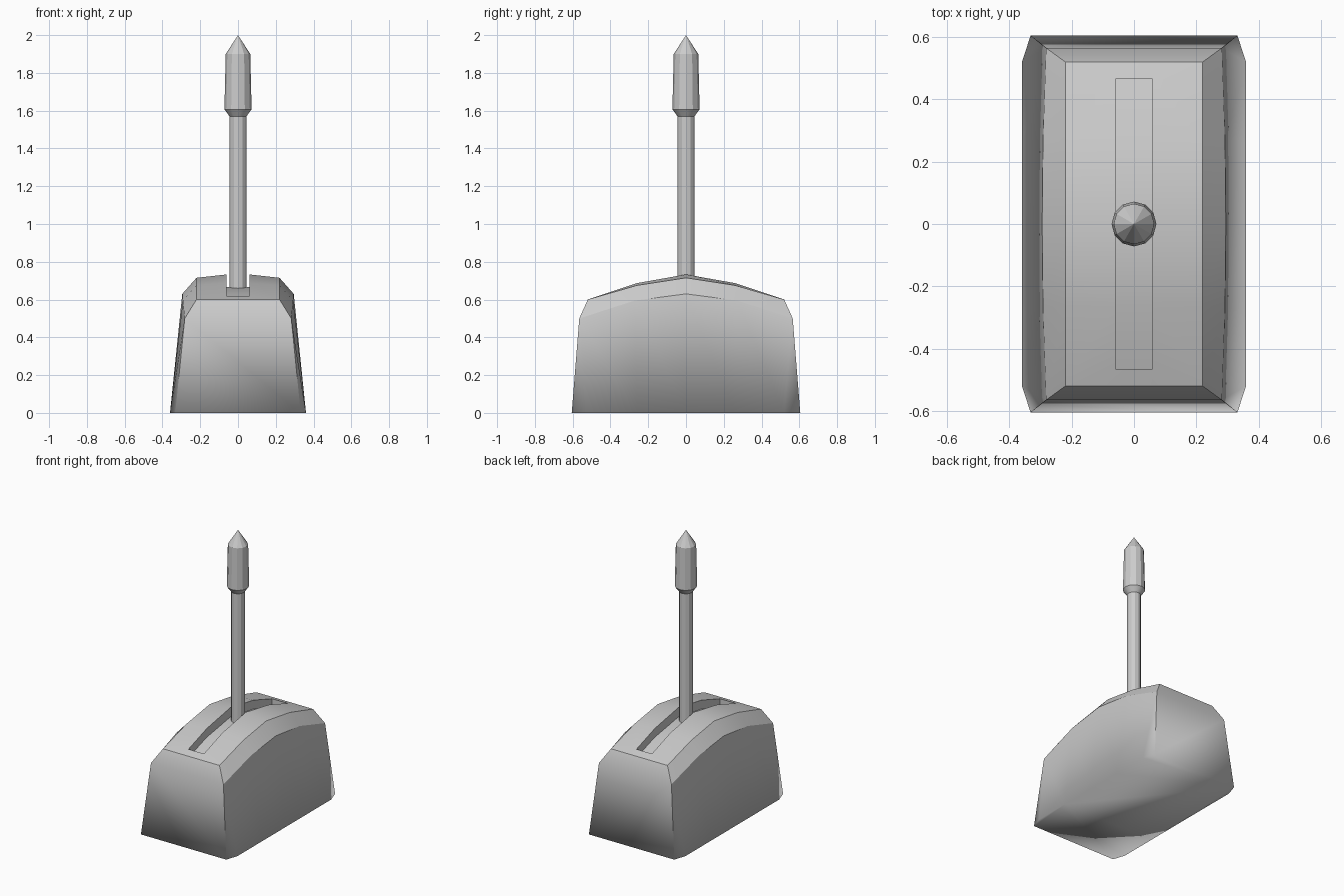
import bpy, bmesh, math

if "Cube" in bpy.data.objects:
    bpy.data.objects.remove(bpy.data.objects["Cube"])


def make_object(name, bm):
    bmesh.ops.recalc_face_normals(bm, faces=bm.faces)
    mesh = bpy.data.meshes.new(name)
    bm.to_mesh(mesh)
    bm.free()
    obj = bpy.data.objects.new(name, mesh)
    bpy.context.collection.objects.link(obj)
    return obj


def smooth(obj, angle):
    bpy.ops.object.select_all(action='DESELECT')
    obj.select_set(True)
    bpy.context.view_layer.objects.active = obj
    bpy.ops.object.shade_smooth_by_angle(angle=math.radians(angle))


def lathe(name, profile, sides=12):
    bm = bmesh.new()
    verts = [bm.verts.new((r, 0, z)) for r, z in profile]
    edges = [bm.edges.new(pair) for pair in zip(verts, verts[1:])]
    bmesh.ops.spin(bm, geom=verts + edges, cent=(0, 0, 0), axis=(0, 0, 1),
                   angle=2 * math.pi, steps=sides, use_merge=True)
    bmesh.ops.remove_doubles(bm, verts=bm.verts, dist=0.0005)
    obj = make_object(name, bm)
    smooth(obj, 25)
    return obj


# Housing: half cross-sections lofted along y
TOP = {0.0: 0.733, 0.26: 0.687, 0.52: 0.60}
SECTIONS = {  # |y|: shoulder (x, y, z), roof edge z
    0.0: ((0.295, 0.0, 0.63), 0.715),
    0.26: ((0.292, 0.27, 0.595), 0.675),
    0.52: ((0.282, 0.565, 0.50), 0.60),
}
bm = bmesh.new()
rows = []
for y in (-0.52, -0.26, 0.0, 0.26, 0.52):
    (sx, sy, sz), roof = SECTIONS[abs(y)]
    half = [(0.36, y, 0), (sx, math.copysign(sy, y), sz),
            (0.22, y, roof), (0.06, y, TOP[abs(y)])]
    left = [bm.verts.new((-px, py, pz)) for px, py, pz in half]
    right = [bm.verts.new(p) for p in reversed(half)]
    rows.append(left + right)
for a, b in zip(rows, rows[1:]):
    for i in range(7):
        bm.faces.new((a[i], a[i + 1], b[i + 1], b[i]))

# Housing: end walls, end bevels and cut corners
feet = []
for row, y in ((rows[0], -0.605), (rows[-1], 0.605)):
    fl, fr = bm.verts.new((-0.332, y, 0)), bm.verts.new((0.332, y, 0))
    bm.faces.new(row[1:7])
    bm.faces.new((row[1], row[6], fr, fl))
    bm.faces.new((row[0], row[1], fl))
    bm.faces.new((row[7], fr, row[6]))
    feet.append((fl, fr))
bm.faces.new([feet[0][0], feet[0][1]] + [r[7] for r in rows]
             + [feet[1][1], feet[1][0]] + [r[0] for r in reversed(rows)])
housing = make_object("housing", bm)

# Slot cutter: curved floor parallel to the roof
bm = bmesh.new()
floor = [(-0.465, 0.56), (-0.26, 0.625), (0, 0.667), (0.26, 0.625), (0.465, 0.56)]
outline = floor + [(0.465, 0.9), (-0.465, 0.9)]
face = bm.faces.new([bm.verts.new((-0.06, y, z)) for y, z in outline])
ext = bmesh.ops.extrude_face_region(bm, geom=[face])["geom"]
bmesh.ops.translate(bm, vec=(0.12, 0, 0),
                    verts=[g for g in ext if isinstance(g, bmesh.types.BMVert)])
cutter = make_object("slot_cutter", bm)
cutter.hide_render = True

mod = housing.modifiers.new("slot", 'BOOLEAN')
mod.operation = 'DIFFERENCE'
mod.solver = 'EXACT'
mod.object = cutter
bpy.context.view_layer.objects.active = housing
bpy.ops.object.modifier_apply(modifier=mod.name)
bpy.data.objects.remove(cutter)
smooth(housing, 25)

# Soft shading around the bottom rim
verts = housing.data.vertices
for edge in housing.data.edges:
    if all(verts[i].co.z < 0.01 for i in edge.vertices):
        edge.use_edge_sharp = False

# Lever rod and pointed grip
lathe("lever_rod", [(0, 0.60), (0.045, 0.60), (0.045, 1.60), (0, 1.60)])
lathe("lever_grip", [(0, 1.57), (0.045, 1.57), (0.072, 1.607), (0.065, 1.90), (0, 2.0)])
